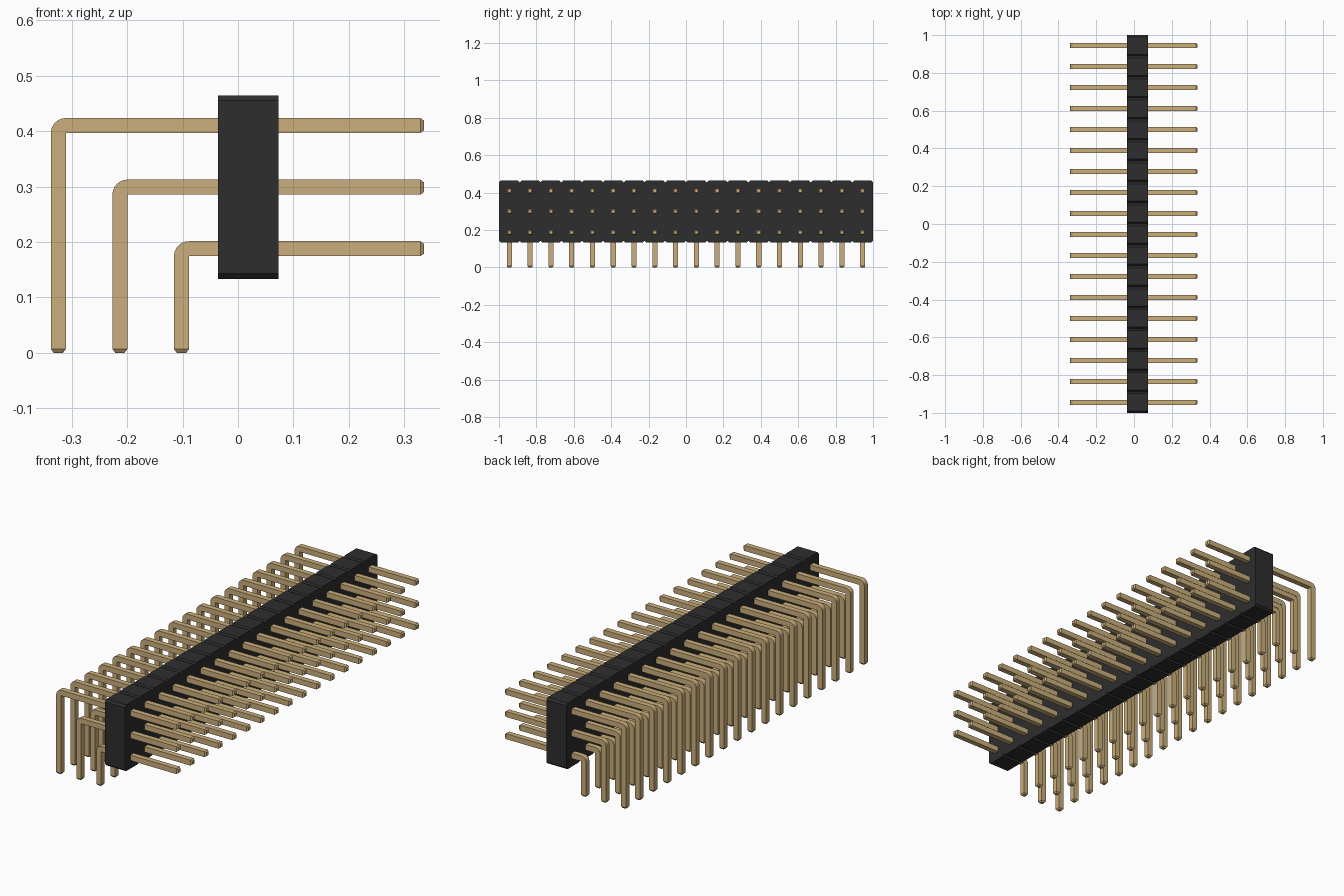
import bpy
import bmesh
from math import cos, sin, pi

if "Cube" in bpy.data.objects:
    bpy.data.objects.remove(bpy.data.objects["Cube"], do_unlink=True)

COLUMNS = 18
PITCH = 2 / COLUMNS
HALF = 0.0135                      # half the pin thickness
TIP = 0.0085                       # half the pin thickness at its tips
TAPER = 0.007
MID_Z = 0.299
BODY_X = (-0.0365, 0.0735)
PIN_END = 0.336


def material(name, color):
    mat = bpy.data.materials.new(name)
    mat.use_nodes = True
    mat.diffuse_color = color
    mat.node_tree.nodes["Principled BSDF"].inputs["Base Color"].default_value = color
    return mat


black = material("black plastic", (0.027, 0.027, 0.027, 1))
gold = material("gold plating", (0.60, 0.43, 0.20, 1))


def finish(name, bm, mat):
    bmesh.ops.remove_doubles(bm, verts=bm.verts, dist=1e-5)
    bmesh.ops.recalc_face_normals(bm, faces=bm.faces)
    mesh = bpy.data.meshes.new(name)
    bm.to_mesh(mesh)
    bm.free()
    mesh.materials.append(mat)
    obj = bpy.data.objects.new(name, mesh)
    bpy.context.collection.objects.link(obj)
    return obj


def make_housing():
    # One notched outline, extruded through the thickness of the housing
    half_h, cut = PITCH * 1.5 - 0.001, 0.0095
    top = []
    for i in range(COLUMNS):
        y = -1 + i * PITCH
        top += [(y, half_h - cut), (y + cut, half_h),
                (y + PITCH - cut, half_h), (y + PITCH, half_h - cut)]
    # Neighbouring cells share the point at the bottom of each notch
    top = list(dict.fromkeys((round(y, 5), z) for y, z in top))
    outline = top + [(y, -z) for y, z in reversed(top)]
    bm = bmesh.new()
    face = bm.faces.new([bm.verts.new((BODY_X[0], y, MID_Z + z)) for y, z in outline])
    moved = bmesh.ops.extrude_face_region(bm, geom=[face])["geom"]
    verts = [g for g in moved if isinstance(g, bmesh.types.BMVert)]
    bmesh.ops.translate(bm, verts=verts, vec=(BODY_X[1] - BODY_X[0], 0, 0))
    return finish("housing", bm, black)


def make_pin_row(name, x, z):
    # Square sections (outer point, inner point, half width) along a bent pin
    sections = [((x - TIP, 0), (x + TIP, 0), TIP),
                ((x - HALF, TAPER), (x + HALF, TAPER), HALF)]
    inner = (x + HALF, z - HALF)
    steps = 6
    for i in range(steps + 1):     # the bend turns about the sharp inner corner
        a = pi / 2 * i / steps
        outer = (inner[0] - 2 * HALF * cos(a), inner[1] + 2 * HALF * sin(a))
        sections.append((outer, inner, HALF))
    sections += [((PIN_END - TAPER, z + HALF), (PIN_END - TAPER, z - HALF), HALF),
                 ((PIN_END, z + TIP), (PIN_END, z - TIP), TIP)]
    bm = bmesh.new()
    rings = []
    for (ox, oz), (ix, iz), w in sections:
        corners = ((ox, -w, oz), (ox, w, oz), (ix, w, iz), (ix, -w, iz))
        rings.append([bm.verts.new(c) for c in corners])
    for a, b in zip(rings, rings[1:]):
        for i in range(4):
            j = (i + 1) % 4
            if (a[i].co - b[i].co).length + (a[j].co - b[j].co).length > 1e-5:
                bm.faces.new((a[i], a[j], b[j], b[i]))
    bm.faces.new(rings[0])
    bm.faces.new(rings[-1])
    obj = finish(name, bm, gold)
    obj.location.y = -1 + PITCH / 2
    array = obj.modifiers.new("columns", 'ARRAY')
    array.count = COLUMNS
    array.use_relative_offset = False
    array.use_constant_offset = True
    array.constant_offset_displace = (0, PITCH, 0)
    return obj


make_housing()
for i, label in enumerate(("lower", "middle", "upper")):
    make_pin_row(label + "_pin_row", -0.102 - i * PITCH, MID_Z + (i - 1) * PITCH)
